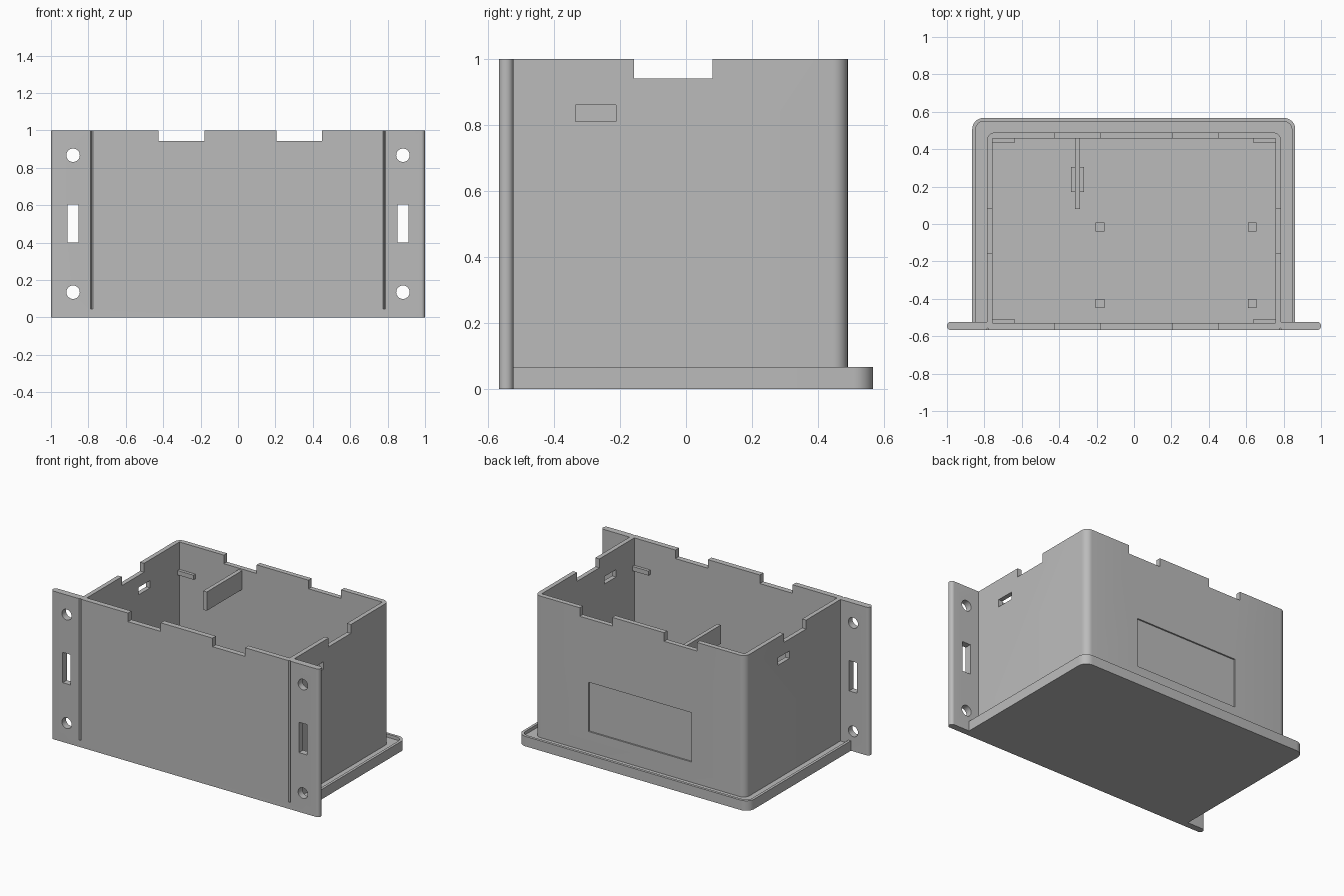
import bpy, bmesh, math

if "Cube" in bpy.data.objects:
    bpy.data.objects.remove(bpy.data.objects["Cube"], do_unlink=True)

grey = bpy.data.materials.new("light grey plastic")
grey.use_nodes = True
COLOUR = (0.5, 0.5, 0.5, 1)
grey.diffuse_color = COLOUR
grey.node_tree.nodes["Principled BSDF"].inputs["Base Color"].default_value = COLOUR


def outline(x0, x1, y0, y1, front_r, back_r, steps=8):
    """Counter-clockwise rectangle with rounded front and back corners."""
    pts = []
    corners = [(x1, y1, back_r, 0), (x0, y1, back_r, 90),
               (x0, y0, front_r, 180), (x1, y0, front_r, 270)]
    for x, y, r, start in corners:
        if r == 0:
            pts.append((x, y))
            continue
        cx = x - r if x == x1 else x + r
        cy = y - r if y == y1 else y + r
        for i in range(steps + 1):
            a = math.radians(start + 90 * i / steps)
            pts.append((cx + r * math.cos(a), cy + r * math.sin(a)))
    return pts


def prism(name, pts, z0, z1):
    """Extrude a flat outline upwards."""
    bm = bmesh.new()
    face = bm.faces.new([bm.verts.new((x, y, z0)) for x, y in pts])
    top = bmesh.ops.extrude_face_region(bm, geom=[face])["geom"]
    verts = [v for v in top if isinstance(v, bmesh.types.BMVert)]
    bmesh.ops.translate(bm, verts=verts, vec=(0, 0, z1 - z0))
    bmesh.ops.recalc_face_normals(bm, faces=bm.faces)
    mesh = bpy.data.meshes.new(name)
    bm.to_mesh(mesh)
    bm.free()
    mesh.materials.append(grey)
    ob = bpy.data.objects.new(name, mesh)
    bpy.context.collection.objects.link(ob)
    return ob


def box(name, x0, x1, y0, y1, z0, z1):
    return prism(name, outline(x0, x1, y0, y1, 0, 0), z0, z1)


def bore(x, z, r):
    bpy.ops.mesh.primitive_cylinder_add(vertices=32, radius=r, depth=0.3,
                                        location=(x, FRONT, z),
                                        rotation=(math.pi / 2, 0, 0))
    return bpy.context.object


def cut(ob, cutters):
    """Subtract every cutter, bake the result and drop the cutters."""
    for c in cutters:
        c.hide_render = True
        mod = ob.modifiers.new("cut", "BOOLEAN")
        mod.operation, mod.solver, mod.object = "DIFFERENCE", "EXACT", c
    dg = bpy.context.evaluated_depsgraph_get()
    baked = bpy.data.meshes.new_from_object(ob.evaluated_get(dg))
    ob.modifiers.clear()
    ob.data = baked
    baked.materials.clear()
    baked.materials.append(grey)
    for c in cutters:
        bpy.data.objects.remove(c, do_unlink=True)


def smooth(ob):
    bpy.ops.object.select_all(action="DESELECT")
    ob.select_set(True)
    bpy.context.view_layer.objects.active = ob
    bpy.ops.object.shade_smooth_by_angle(angle=math.radians(30))


FRONT, PLATE_BACK, BACK = -0.567, -0.523, 0.49
SIDE, IN_X, IN_F, IN_B = 0.787, 0.757, -0.53, 0.457
FLOOR = 0.045


def cavity():
    return box("cavity", -IN_X, IN_X, IN_F, IN_B, -0.1, 1.2)


def long_notches(y):
    return [box("notch", a, b, y - 0.1, y + 0.1, 0.942, 1.2)
            for a, b in ((-0.425, -0.18), (0.207, 0.45))]


# Base tray with raised lip
tray = prism("base_tray", outline(-0.865, 0.862, -0.54, 0.567, 0, 0.06), 0, 0.067)
cut(tray, [prism("channel", outline(-0.847, 0.844, -0.7, 0.549, 0, 0.045), FLOOR, 0.2)])

# Box walls: notched rim, one slot per side, shallow recess on the back
walls = prism("box_walls", outline(-SIDE, SIDE, PLATE_BACK, BACK, 0, 0.045), 0.04, 1)
cut(walls, [cavity(),
            box("side_notch", -1, 1, -0.157, 0.08, 0.94, 1.2),
            box("left_slot", 0.7, 0.9, -0.335, -0.212, 0.81, 0.86),
            box("right_slot", -0.9, -0.7, 0.02, 0.143, 0.81, 0.86),
            box("recess", -0.385, 0.385, BACK - 0.01, 0.6, 0.182, 0.515)]
    + long_notches(IN_B))

# Front plate with mounting flanges, holes, slots and score lines
plate = prism("front_plate", outline(-1, 1, FRONT, PLATE_BACK, 0.021, 0.021), 0, 1)
tools = [cavity()] + long_notches(FRONT)
for s in (-1, 1):
    tools += [bore(s * 0.882, z, 0.036) for z in (0.135, 0.867)]
    x = s * 0.882
    tools.append(box("flange_slot", x - 0.03, x + 0.03, -0.7, -0.4, 0.4, 0.605))
    x = s * 0.782
    tools.append(prism("score", [(x - 0.009, FRONT - 0.002), (x + 0.009, FRONT - 0.002),
                                 (x, FRONT + 0.012)], FLOOR, 1.2))
cut(plate, tools)

for part in (tray, walls, plate):
    smooth(part)

# Lid ledges in the four inner corners
for side, s in (("left", 1), ("right", -1)):
    x0, x1 = sorted((s * 0.637, s * (IN_X + 0.01)))
    box(f"front_{side}_ledge", x0, x1, IN_F - 0.01, IN_F + 0.02, 0.785, 0.815)
    box(f"back_{side}_ledge", x0, x1, IN_B - 0.02, IN_B + 0.01, 0.785, 0.815)

# Hanging divider and the block on the floor below it
box("divider", -0.316, -0.289, 0.08, IN_B + 0.01, 0.805, 0.932)
box("floor_block", -0.337, -0.268, 0.17, 0.305, FLOOR - 0.01, 0.12)

# Board standoffs on the floor
for i, x in enumerate((-0.182, 0.633)):
    for j, y in enumerate((-0.425, -0.016)):
        box(f"standoff_{i}_{j}", x - 0.023, x + 0.023, y - 0.023, y + 0.023,
            FLOOR - 0.01, 0.1)
